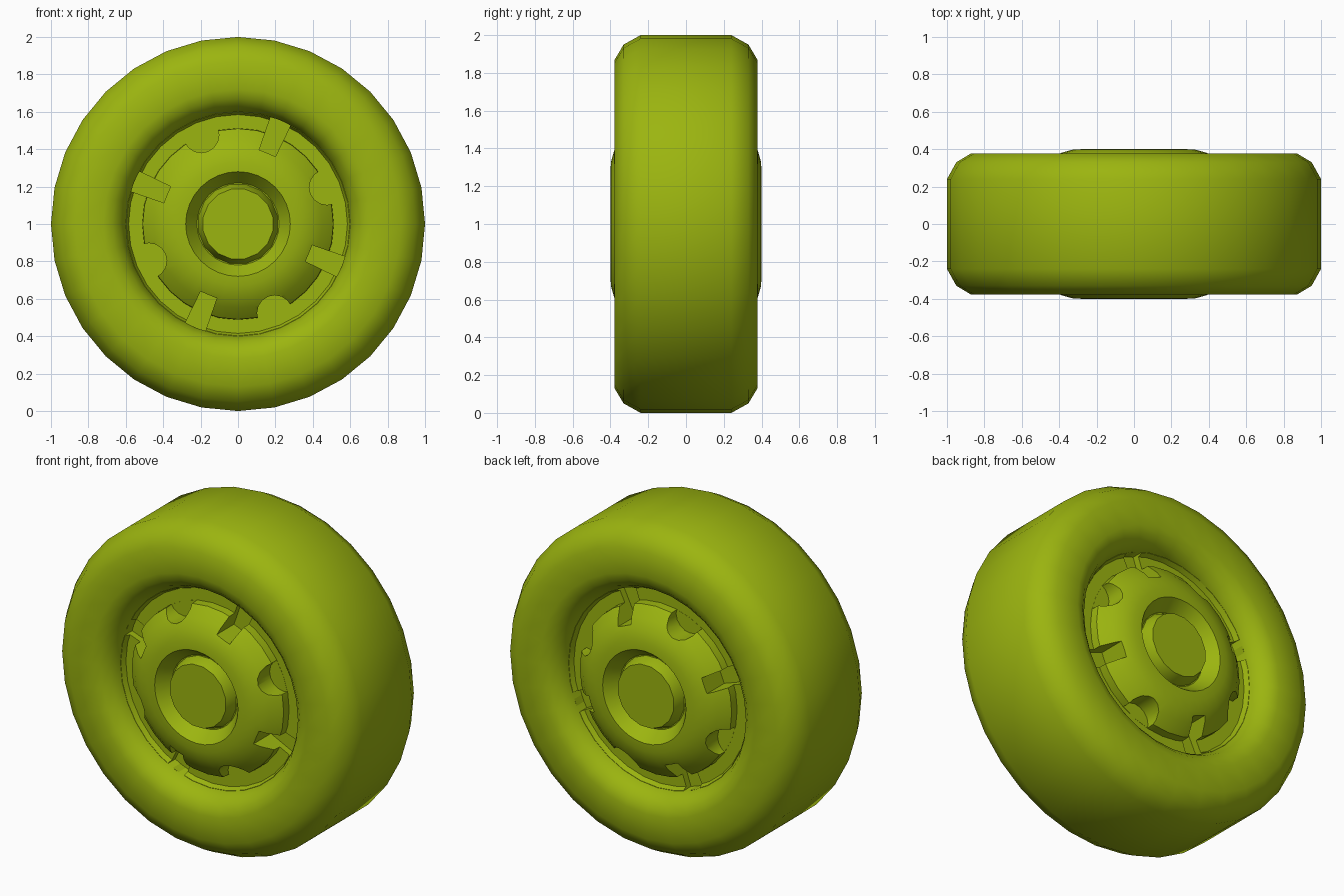
import bpy, bmesh, math
from mathutils import Vector

if "Cube" in bpy.data.objects:
    bpy.data.objects.remove(bpy.data.objects["Cube"], do_unlink=True)

lime = bpy.data.materials.new("lime_green")
lime.use_nodes = True
COLOUR = (0.33, 0.46, 0.005, 1)
lime.diffuse_color = COLOUR
lime.node_tree.nodes["Principled BSDF"].inputs["Base Color"].default_value = COLOUR


def finish(name, bm):
    bmesh.ops.remove_doubles(bm, verts=bm.verts, dist=1e-5)
    bmesh.ops.recalc_face_normals(bm, faces=bm.faces)
    mesh = bpy.data.meshes.new(name)
    bm.to_mesh(mesh)
    bm.free()
    mesh.materials.append(lime)
    obj = bpy.data.objects.new(name, mesh)
    bpy.context.collection.objects.link(obj)
    return obj


def lathe(name, half, sides, closed, turn=0.0):
    """Spin a front-half profile of (radius, depth), mirrored to the back, about the y axis."""
    profile = [(r, -d) for r, d in half] + [(r, d) for r, d in reversed(half)]
    bm = bmesh.new()
    rings = []
    for i in range(sides):
        a = 2 * math.pi * (i + turn) / sides
        rings.append([bm.verts.new((r * math.cos(a), y, 1 + r * math.sin(a))) for r, y in profile])
    n = len(profile)
    for i in range(sides):
        p, q = rings[i], rings[(i + 1) % sides]
        for j in range(n if closed else n - 1):
            k = (j + 1) % n
            loop = [p[j], p[k], q[k], q[j]]
            if profile[j][0] == 0:
                loop = loop[:3]
            elif profile[k][0] == 0:
                loop = [p[j], p[k], q[j]]
            bm.faces.new(loop)
    return finish(name, bm)


def prism(bm, outline, angle, y0, y1):
    """Extrude an outline of (radial, sideways) points from y0 to y1, turned about the axle."""
    c, s = math.cos(angle), math.sin(angle)
    low, high = [[bm.verts.new(Vector((u * c - v * s, y, 1 + u * s + v * c)))
                  for u, v in outline] for y in (y0, y1)]
    bm.faces.new(low)
    bm.faces.new(high)
    for i in range(len(outline)):
        j = (i + 1) % len(outline)
        bm.faces.new([low[i], low[j], high[j], high[i]])


def smooth(obj, degrees):
    bpy.ops.object.select_all(action='DESELECT')
    obj.select_set(True)
    bpy.context.view_layer.objects.active = obj
    bpy.ops.object.shade_smooth_by_angle(angle=math.radians(degrees))


# Tyre with rounded shoulders and an inward-rolling inner edge
tyre = lathe("tyre", [(0.6, 0.27), (0.63, 0.325), (0.67, 0.362), (0.72, 0.378), (0.87, 0.378),
                      (0.95, 0.33), (1.0, 0.24)], 32, True)
smooth(tyre, 40)

# Wheel disc: domed centre, sunken ring and raised lip
disc = lathe("wheel_disc", [(0, 0.32), (0.22, 0.32), (0.28, 0.40), (0.33, 0.397), (0.39, 0.38),
                            (0.45, 0.345), (0.51, 0.29), (0.512, 0.24), (0.585, 0.24),
                            (0.598, 0.27), (0.605, 0.27)], 32, False)

# Slots and scallops cut into both sides of the disc
slot = [(0.41, -0.047), (0.598, -0.058), (0.598, 0.058), (0.41, 0.047)]
scallop = [(0.515 + 0.095 * math.cos(t), 0.095 * math.sin(t))
           for t in (math.pi / 2 + math.pi * i / 8 for i in range(9))]
scallop += [(0.54, -0.095), (0.54, 0.095)]
bm = bmesh.new()
for side in (-1, 1):
    for quarter in range(4):
        base = quarter * math.pi / 2
        prism(bm, slot, base + math.radians(67.5), side * 0.2, side * 0.5)
        prism(bm, scallop, base + math.radians(22.5), side * 0.241, side * 0.5)
cutter = finish("disc_cutter", bm)
cutter.hide_render = True
cut = disc.modifiers.new("cut", 'BOOLEAN')
cut.operation = 'DIFFERENCE'
cut.solver = 'EXACT'
cut.object = cutter
bpy.context.view_layer.objects.active = disc
bpy.ops.object.modifier_apply(modifier="cut")
bpy.data.objects.remove(cutter, do_unlink=True)
smooth(disc, 30)

# Bevelled hub cap, one end on each side
cap = lathe("hub_cap", [(0, 0.385), (0.19, 0.385), (0.22, 0.31)], 16, False, 0.5)
smooth(cap, 30)
